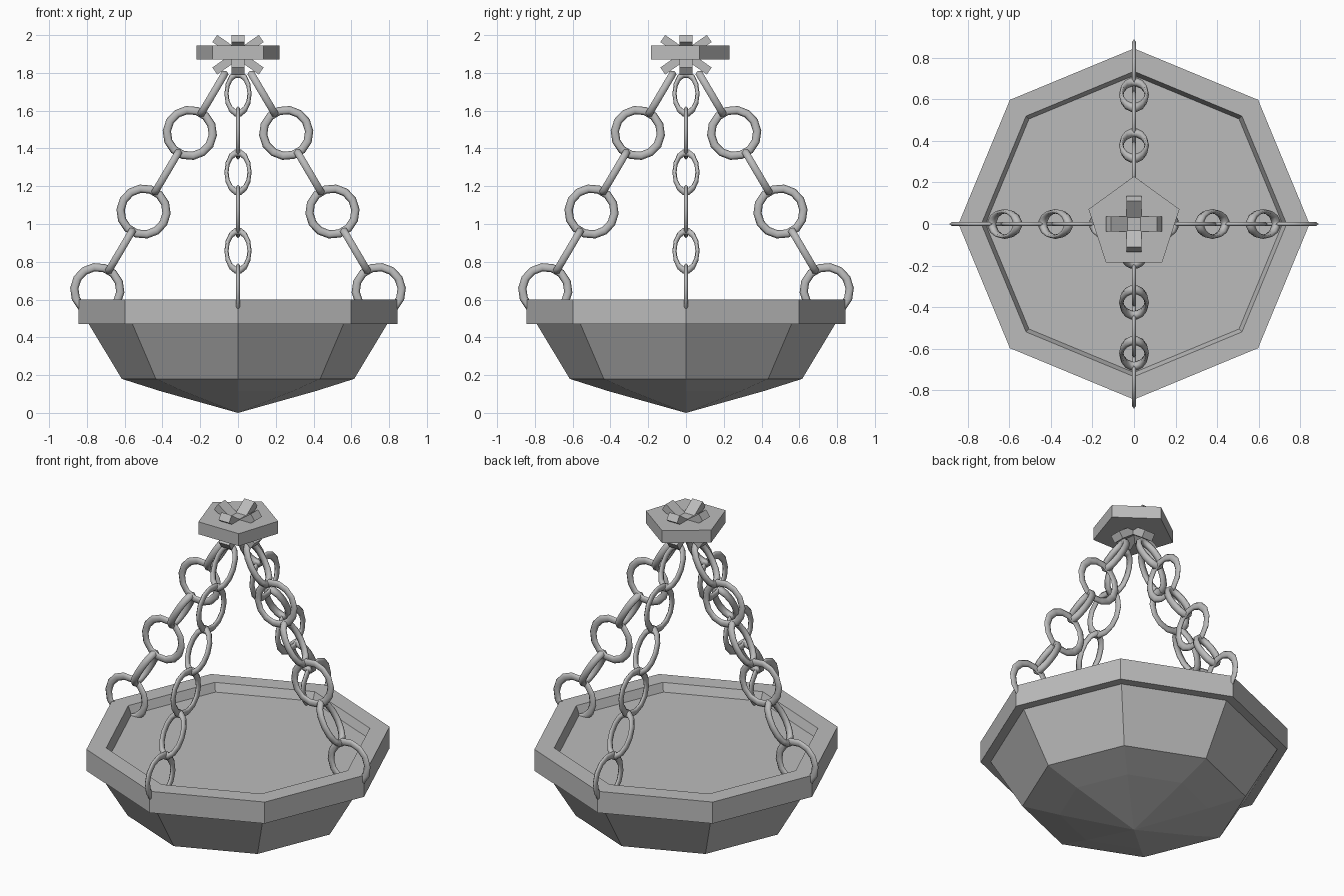
import bpy, bmesh, math
from mathutils import Matrix, Vector

cube = bpy.data.objects.get("Cube")
if cube:
    bpy.data.objects.remove(cube, do_unlink=True)


def make_material(name, value):
    mat = bpy.data.materials.new(name)
    mat.use_nodes = True
    colour = (value, value, value, 1)
    mat.diffuse_color = colour
    mat.node_tree.nodes["Principled BSDF"].inputs["Base Color"].default_value = colour
    return mat


GREY = make_material("stone grey", 0.5)


def finish(name, bm):
    bmesh.ops.recalc_face_normals(bm, faces=bm.faces)
    mesh = bpy.data.meshes.new(name)
    bm.to_mesh(mesh)
    bm.free()
    mesh.materials.append(GREY)
    obj = bpy.data.objects.new(name, mesh)
    bpy.context.collection.objects.link(obj)
    return obj


def lathe(name, profile, sides, start=0):
    """Stack of polygon rings (radius, height); radius 0 makes a tip."""
    bm = bmesh.new()
    rings = []
    for radius, z in profile:
        count = sides if radius else 1
        angles = [start + math.tau * i / sides for i in range(count)]
        rings.append([bm.verts.new((radius * math.cos(a), radius * math.sin(a), z))
                      for a in angles])
    for low, high in zip(rings, rings[1:]):
        for i in range(sides):
            j = (i + 1) % sides
            if len(low) == 1:
                bm.faces.new((low[0], high[j], high[i]))
            else:
                bm.faces.new((low[i], low[j], high[j], high[i]))
    for ring in (rings[0], rings[-1]):
        if len(ring) > 1:
            bm.faces.new(ring)
    return finish(name, bm)


# Faceted bowl with overhanging rim and shallow recess
lathe("bowl", [(0, 0), (0.41, 0.115), (0.615, 0.18), (0.79, 0.47), (0.845, 0.47),
               (0.845, 0.6), (0.735, 0.6), (0.715, 0.55)], 8)

# Five-sided ceiling plate
lathe("ceiling_plate", [(0.23, 1.87), (0.23, 1.945)], 5, math.pi / 2)

# Crossed bars through the plate, one X per axis
for turn in (0, 90):
    for tilt in (35, -35):
        bm = bmesh.new()
        bmesh.ops.create_cube(bm, size=1)
        place = (Matrix.Translation((0, 0, 1.896))
                 @ Matrix.Rotation(math.radians(turn), 4, "Z")
                 @ Matrix.Rotation(math.radians(tilt), 4, "Y"))
        bmesh.ops.transform(bm, verts=bm.verts,
                            matrix=place @ Matrix.Diagonal((0.3, 0.07, 0.045, 1)))
        finish("anchor_bar", bm)


def chain_link(name, matrix, major=0.122, minor=0.022, steps=14, sides=6):
    """Torus in the local XZ plane, squashed across the chain."""
    bm = bmesh.new()
    rings = []
    for i in range(steps):
        a = math.tau * i / steps
        out = Vector((math.cos(a), 0, math.sin(a)))
        ring = []
        for k in range(sides):
            b = math.tau * k / sides
            point = out * (major + minor * math.cos(b)) + Vector((0, minor * math.sin(b), 0))
            ring.append(bm.verts.new(matrix @ point))
        rings.append(ring)
    for i in range(steps):
        a, b = rings[i], rings[(i + 1) % steps]
        for k in range(sides):
            m = (k + 1) % sides
            bm.faces.new((a[k], a[m], b[m], b[k])).smooth = True
    return finish(name, bm)


# Four chains of alternating links, running from the plate to the rim
squash = Matrix.Diagonal((1, 0.5, 1, 1))
lean = Matrix.Rotation(-math.atan2(0.1225, 0.2075), 4, "Y")
for quarter in range(4):
    turn = Matrix.Rotation(quarter * math.pi / 2, 4, "Z")
    for n in range(6):
        spot = Matrix.Translation((0.1325 + 0.1225 * n, 0, 1.69 - 0.208 * n))
        roll = Matrix.Rotation(math.pi / 2 * ((n + 1) % 2), 4, "Z")
        chain_link("chain_link", turn @ spot @ squash @ lean @ roll)
